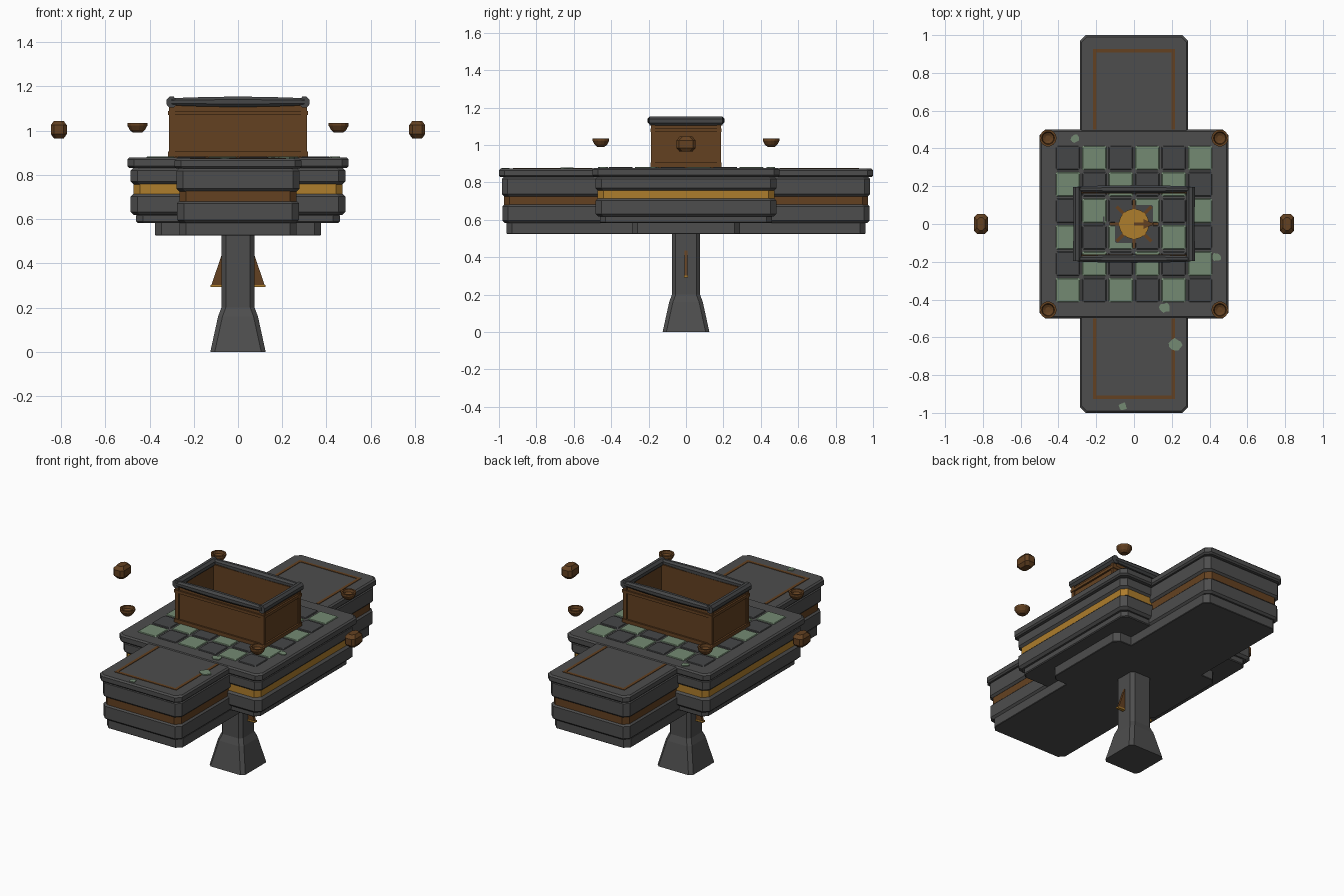
import bpy, bmesh, math, random
from mathutils import Vector, Matrix

random.seed(4)
if "Cube" in bpy.data.objects:
    bpy.data.objects.remove(bpy.data.objects["Cube"])


def material(name, rgb):
    m = bpy.data.materials.new(name)
    m.use_nodes = True
    m.diffuse_color = (*rgb, 1)
    m.node_tree.nodes["Principled BSDF"].inputs["Base Color"].default_value = (*rgb, 1)
    return m


stone = material("grey stone", (0.075, 0.075, 0.075))
slate = material("dark slate", (0.06, 0.062, 0.064))
brown = material("brown bronze", (0.127, 0.053, 0.015))
gold = material("gold", (0.42, 0.205, 0.025))
green = material("pale green", (0.175, 0.255, 0.17))


def loft(name, rings, mat, loc=(0, 0, 0)):
    """Skin a list of equal-sized point rings and cap both ends."""
    bm = bmesh.new()
    loops = [[bm.verts.new(p) for p in ring] for ring in rings]
    n = len(loops[0])
    for a, b in zip(loops, loops[1:]):
        for i in range(n):
            bm.faces.new((a[i], a[(i + 1) % n], b[(i + 1) % n], b[i]))
    bm.faces.new(loops[0][::-1])
    bm.faces.new(loops[-1])
    bmesh.ops.recalc_face_normals(bm, faces=bm.faces)
    me = bpy.data.meshes.new(name)
    bm.to_mesh(me)
    bm.free()
    me.materials.append(mat)
    ob = bpy.data.objects.new(name, me)
    ob.location = loc
    bpy.context.collection.objects.link(ob)
    return ob


def octagon(hx, hy, z, c):
    """Rectangle with cut corners."""
    q = [(hx, hy - c), (hx - c, hy)]
    pts = q + [(-x, y) for x, y in q[::-1]]
    pts += [(-x, -y) for x, y in pts]
    return [(x, y, z) for x, y in pts]


def stack(name, levels, mat, c=0.03, loc=(0, 0, 0)):
    return loft(name, [octagon(hx, hy, z, c) for hx, hy, z in levels], mat, loc)


def box(name, x, y, z, mat):
    """Box from (min, max) pairs."""
    corners = [(x[0], y[0]), (x[1], y[0]), (x[1], y[1]), (x[0], y[1])]
    return loft(name, [[(a, b, h) for a, b in corners] for h in z], mat)


def course(name, hx, hy, z0, z1, mat, b=0.012, c=0.03):
    """Masonry course with bevelled upper and lower edges."""
    return stack(name, [(hx - b, hy - b, z0), (hx, hy, z0 + b),
                        (hx, hy, z1 - b), (hx - b, hy - b, z1)], mat, c)


def disc(r, z, n):
    return [(r * math.cos(math.tau * i / n), r * math.sin(math.tau * i / n), z) for i in range(n)]


# Pedestal with side fins
stack("pedestal", [(0.125, 0.125, 0), (0.09, 0.09, 0.16), (0.075, 0.075, 0.2),
                   (0.075, 0.075, 0.53)], stone, 0.02)
for s, side in ((1, "left"), (-1, "right")):
    tri = [(0.07, 0.45), (0.07, 0.302), (0.12, 0.302)]
    loft(side + "_fin", [[(s * x, y, z) for x, z in tri] for y in (-0.008, 0.008)], brown)
    box(side + "_fin_edge", sorted((s * 0.07, s * 0.125)), (-0.01, 0.01), (0.292, 0.302), gold)

# Long arms, running through the middle
course("arm_foot", 0.265, 0.96, 0.525, 0.585, stone, 0.003)
course("arm_lower_course", 0.275, 0.982, 0.583, 0.683, stone)
stack("arm_band", [(0.265, 0.974, 0.68), (0.265, 0.974, 0.73)], brown)
course("arm_upper_course", 0.278, 0.985, 0.725, 0.83, stone)
course("arm_top", 0.287, 1.0, 0.828, 0.873, stone, 0.009)

# Central block
course("centre_foot", 0.375, 0.29, 0.525, 0.587, stone, 0.003)
course("centre_base", 0.46, 0.46, 0.583, 0.622, stone, 0.005)
course("centre_lower_course", 0.485, 0.483, 0.618, 0.716, stone, 0.014)
stack("centre_band", [(0.472, 0.472, 0.71), (0.472, 0.472, 0.76)], gold)
course("centre_upper_course", 0.485, 0.483, 0.755, 0.833, stone, 0.014)
course("centre_top", 0.5, 0.5, 0.83, 0.878, stone, 0.009)

# Chequered floor
for r in range(6):
    for c in range(6):
        x, y = (c - 2.5) * 0.14, (2.5 - r) * 0.14
        stack("floor_tile", [(0.064, 0.064, 0.872), (0.064, 0.064, 0.88), (0.06, 0.06, 0.883)],
              green if (r + c) % 2 else slate, 0.006, (x, y, 0))

# Trim lines on the arms
for s in (1, -1):
    for x in (-0.207, 0.207):
        box("arm_trim_side", (x - 0.009, x + 0.009), sorted((s * 0.5, s * 0.926)),
            (0.87, 0.876), brown)
    box("arm_trim_end", (-0.207, 0.207), sorted((s * 0.908, s * 0.926)), (0.87, 0.876), brown)

# Sun emblem inside the box
stack("emblem_plate", [(0.1, 0.1, 0.88), (0.1, 0.1, 0.887)], slate, 0.005)
for i in range(8):
    ray = box("emblem_ray", (0.06, 0.13), (-0.008, 0.008), (0.884, 0.891), brown)
    ray.rotation_euler.z = math.tau * i / 8
loft("emblem_disc", [disc(0.08, 0.885, 24), disc(0.08, 0.895, 24)], gold)
loft("pointer_head", [[(0.05, -0.026, z), (0.11, 0, z), (0.05, 0.026, z)]
                      for z in (0.894, 0.901)], brown)
box("pointer_shaft", (0.0, 0.05), (-0.007, 0.007), (0.894, 0.9), brown)
box("pointer_tail", (-0.163, -0.157), (-0.04, 0.04), (0.883, 0.888), slate)

# Open box: walls, bands, posts
for s in (1, -1):
    box("box_long_wall", (-0.305, 0.305), sorted((s * 0.162, s * 0.18)), (0.875, 1.12), brown)
    box("box_short_wall", sorted((s * 0.285, s * 0.305)), (-0.18, 0.18), (0.875, 1.12), brown)
    for z0, z1 in ((0.88, 0.905), (1.07, 1.088)):
        box("box_long_band", (-0.316, 0.316), sorted((s * 0.178, s * 0.19)), (z0, z1), brown)
        box("box_short_band", sorted((s * 0.303, s * 0.316)), (-0.19, 0.19), (z0, z1), brown)
    for t in (1, -1):
        box("box_post", sorted((s * 0.285, s * 0.312)), sorted((t * 0.165, t * 0.186)),
            (0.875, 1.115), brown)


def rim_bar(name, half, ends, rot, loc):
    """Padded bar, swelling in the middle or at the ends."""
    rings = []
    for k in range(9):
        t = k / 4 - 1
        f = 1 + (ends - 1) * t * t
        rings.append([(half * t, 0.023 * f * math.cos(a), 0.025 * f * math.sin(a))
                      for a in (math.tau * (i + 0.5) / 8 for i in range(8))])
    ob = loft(name, rings, slate, loc)
    ob.rotation_euler.z = rot


for s in (1, -1):
    rim_bar("rim_long", 0.3, 0.7, 0, (0, s * 0.184, 1.13))
    rim_bar("rim_short", 0.195, 1.08, math.pi / 2, (s * 0.3, 0, 1.128))

# Floating bowls at the corners
bowl = [(0.02, 0.99), (0.034, 1.002), (0.045, 1.022), (0.045, 1.034),
        (0.034, 1.034), (0.03, 1.018), (0.015, 1.01)]
for x in (-0.455, 0.455):
    for y in (-0.455, 0.455):
        loft("corner_bowl", [disc(r, z, 14) for r, z in bowl], brown, (x, y, 0))

# Floating side knobs
for x in (-0.81, 0.81):
    stack("side_knob", [(0.022, 0.034, 0.964), (0.036, 0.052, 0.984),
                        (0.036, 0.052, 1.024), (0.022, 0.034, 1.044)], brown, 0.015, (x, 0, 0))

# Moss patches
for x, y, r, z in ((-0.31, 0.455, 0.026, 0.878), (0.44, -0.175, 0.026, 0.878),
                   (0.16, -0.445, 0.03, 0.878), (0.22, -0.64, 0.036, 0.875),
                   (-0.06, -0.965, 0.024, 0.873)):
    radii = [r * random.uniform(0.65, 1.1) for _ in range(11)]
    outline = [(k * math.cos(math.tau * i / 11), k * math.sin(math.tau * i / 11))
               for i, k in enumerate(radii)]
    loft("moss_patch", [[(a, b, h) for a, b in outline] for h in (-0.002, 0.005)],
         green, (x, y, z))
